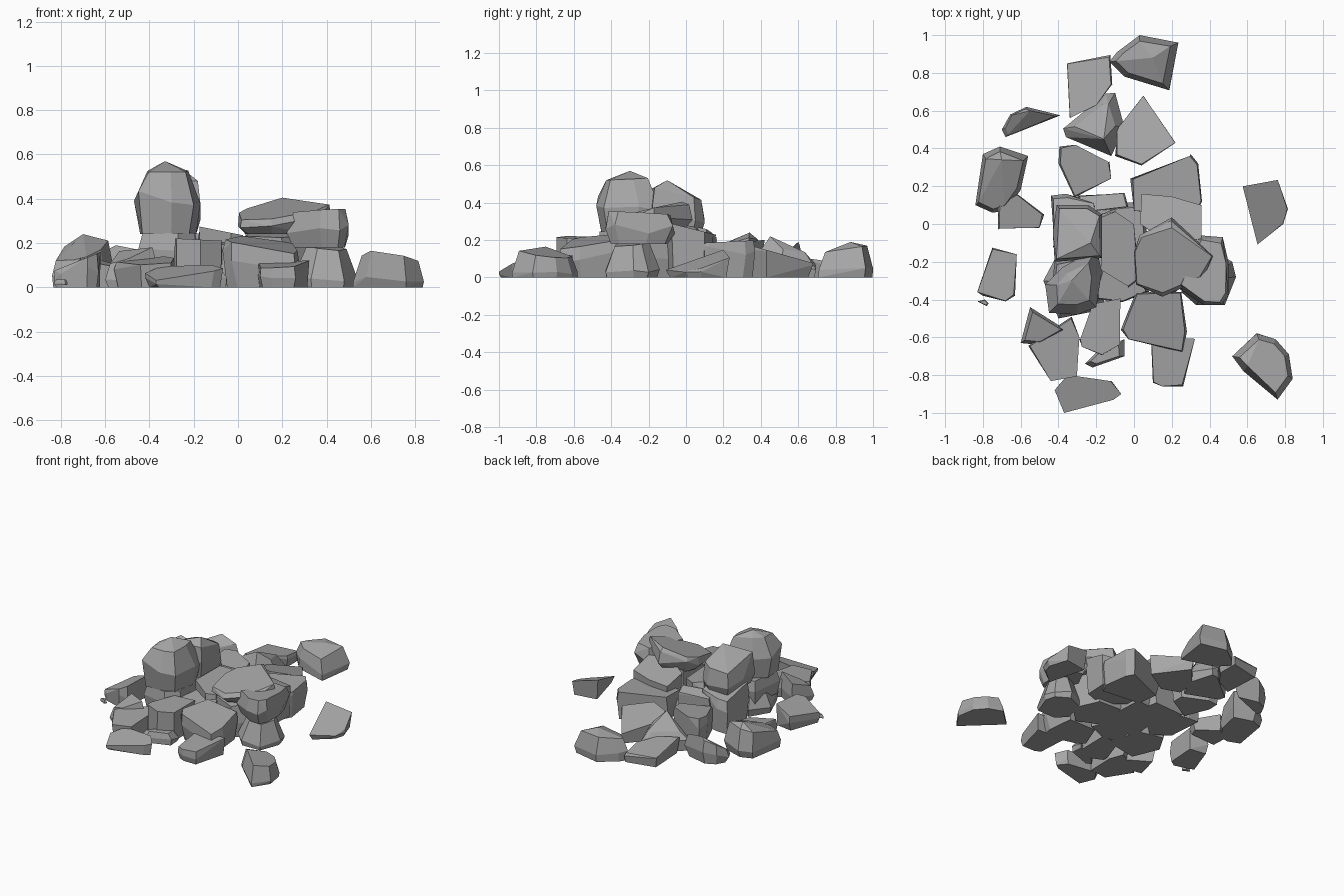
import bpy, bmesh, random
from math import radians

random.seed(7)

# dark stone grey
stone = bpy.data.materials.new("stone")
stone.diffuse_color = (.38, .38, .38, 1)


def rock(name, outline, z0, z1, slope=(0, 0), inset=0.72, belly=0.45, foot=0.97, peak=None):
    """Faceted stone: plan outline, base and top height, tilted top, optional peak point."""
    n = len(outline)
    cx = sum(p[0] for p in outline) / n
    cy = sum(p[1] for p in outline) / n
    bm = bmesh.new()
    for x, y in outline:
        k = inset * random.uniform(0.94, 1.05)
        tx, ty = cx + (x - cx) * k, cy + (y - cy) * k
        top = max(z0 + 0.015, z1 + slope[0] * (tx - cx) + slope[1] * (ty - cy))
        rim = max(z0 + 0.01, z1 + slope[0] * (x - cx) + slope[1] * (y - cy))
        f = foot * random.uniform(0.9, 1.0)
        b = min(0.95, belly * random.uniform(0.6, 1.3))
        bm.verts.new((cx + (x - cx) * f, cy + (y - cy) * f, z0))
        bm.verts.new((x, y, z0 + (rim - z0) * b))
        bm.verts.new((tx, ty, top))
    if peak:
        bm.verts.new(peak)
    res = bmesh.ops.convex_hull(bm, input=bm.verts[:])
    junk = [v for v in set(res["geom_interior"] + res["geom_unused"])
            if isinstance(v, bmesh.types.BMVert)]
    bmesh.ops.delete(bm, geom=junk, context='VERTS')
    bmesh.ops.dissolve_limit(bm, angle_limit=radians(12), verts=bm.verts[:], edges=bm.edges[:])
    bmesh.ops.recalc_face_normals(bm, faces=bm.faces[:])
    me = bpy.data.meshes.new(name)
    bm.to_mesh(me)
    bm.free()
    me.materials.append(stone)
    bpy.context.collection.objects.link(bpy.data.objects.new(name, me))


# back of the pile
rock("back_boulder", [(-.13, .86), (-.09, .91), (.03, 1.0), (.235, .96), (.185, .71), (-.05, .78)],
     0, .155, (0, .15), .8, .45, 1.03, peak=(.1, .88, .19))
rock("back_slab", [(-.355, .85), (-.125, .895), (-.115, .74), (-.2, .63), (-.34, .56)],
     0, .09, (0, -.15), .98, .9)
rock("back_left_shard", [(-.7, .5), (-.655, .58), (-.57, .62), (-.39, .575), (-.68, .46)],
     0, .13, (.1, .6), .85, .6, .85, peak=(-.55, .6, .19))
rock("back_ridge_stone", [(-.375, .505), (-.15, .69), (-.1, .695), (-.05, .51), (-.12, .36), (-.36, .46)],
     0, .14, (.1, -.1), .65, .5, 1.0, peak=(-.16, .45, .22))
rock("back_wedge", [(-.09, .5), (.05, .68), (.22, .43), (.04, .31), (-.1, .36)],
     0, .14, (0, -.28), .98, .8)
rock("back_mid_stone", [(-.4, .32), (-.395, .41), (-.31, .42), (-.13, .33), (-.12, .24), (-.315, .14)],
     0, .19, (0, .1), .96, .7)
rock("back_right_block", [(-.02, .24), (.3, .37), (.34, .32), (.36, .12), (.32, .04), (0, .07)],
     0, .19, (0, .05), .98, .7)

# left side stones
rock("left_boulder", [(-.84, .1), (-.8, .37), (-.71, .41), (-.56, .36), (-.6, .18), (-.68, .07), (-.75, .06)],
     0, .165, (.15, .25), .85, .4, .97, peak=(-.7, .34, .24))
rock("left_slab", [(-.72, -.03), (-.72, .1), (-.62, .16), (-.475, .05), (-.5, -.02)],
     0, .11, (-.2, .1), .96, .7)
rock("left_front_stone", [(-.83, -.36), (-.75, -.125), (-.62, -.16), (-.63, -.38), (-.68, -.41), (-.8, -.38)],
     0, .12, (.4, 0), .95, .6, .97)
rock("pebble", [(-.83, -.41), (-.79, -.4), (-.77, -.42), (-.78, -.435)], 0.01, .035)

# right side stones
rock("right_slab", [(.575, .2), (.76, .23), (.815, .08), (.79, 0), (.655, -.105)],
     0, .075, (-.28, .28), .98, .85, .9)
rock("right_front_boulder", [(.52, -.7), (.65, -.58), (.75, -.61), (.82, -.69), (.84, -.82), (.76, -.93), (.58, -.78)],
     0, .125, (-.15, -.15), .78, .25, 1.02, peak=(.6, -.75, .165))

# front of the pile
rock("front_slab", [(-.42, -.88), (-.35, -.8), (-.12, -.83), (-.07, -.9), (-.11, -.93), (-.37, -1.0)],
     0, .075, (.08, .3), .97, .6)
rock("front_left_slab", [(-.56, -.645), (-.33, -.49), (-.29, -.6), (-.3, -.81), (-.44, -.83)],
     0, .12, (.05, .1), .97, .7)
rock("front_left_shard", [(-.6, -.63), (-.55, -.44), (-.45, -.51), (-.36, -.56), (-.5, -.64)],
     0, .15, (.3, .3), .8, .4)
rock("front_mid_stone", [(-.29, -.61), (-.22, -.42), (-.07, -.39), (-.06, -.5), (-.07, -.64), (-.17, -.7), (-.28, -.65)],
     0, .215, (-.05, 0), .95, .6)
rock("front_chip", [(-.26, -.74), (-.18, -.66), (-.05, -.61), (-.05, -.7), (-.22, -.76)], 0, .08)
rock("front_big_stone", [(-.07, -.56), (.01, -.36), (.25, -.36), (.28, -.57), (.26, -.68), (-.03, -.61)],
     0, .195, (-.15, .15), .97, .6, .9)
rock("front_right_block", [(.1, -.84), (.09, -.6), (.32, -.61), (.26, -.86), (.15, -.86)],
     0, .1, (.05, .1), .97, .7)

# lower core stones
rock("core_left_back", [(-.44, .15), (-.36, .16), (-.2, .12), (-.18, -.1), (-.3, -.2), (-.43, -.12)],
     0, .27, (.1, -.2), .9, .6)
rock("core_left_strip", [(-.3, .15), (-.05, .165), (-.03, .09), (-.28, .06)], 0, .23, (0, -.3), .96, .8)
rock("core_left_front", [(-.45, -.45), (-.42, -.2), (-.2, -.16), (-.18, -.4), (-.27, -.47)],
     .08, .245, (0, 0), .92, .7)
rock("core_left_base", [(-.48, -.3), (-.4, -.15), (-.2, -.2), (-.15, -.45), (-.4, -.5)], 0, .13)
rock("core_middle", [(-.18, -.25), (-.18, .05), (-.1, .08), (0, .0), (.03, -.3), (-.03, -.34)],
     .02, .255, (-.2, 0), .96, .7)
rock("core_middle_front", [(-.22, -.4), (-.17, -.22), (.03, -.25), (.08, -.36), (-.06, -.42)],
     0, .2, (0, .1), .9, .6)
rock("core_middle_base", [(-.25, -.3), (-.22, .1), (.06, .12), (.08, -.3)], 0, .14, (0, 0), .9)
rock("core_right_back", [(.03, .0), (.04, .16), (.2, .15), (.36, .1), (.36, -.08), (.2, -.12)],
     .02, .26, (0, -.25), .95, .7)
rock("core_right_base", [(.02, -.3), (.06, -.05), (.25, -.05), (.33, -.25), (.2, -.38)], 0, .24, (0, .1), .9)
rock("right_base_stone", [(.25, -.36), (.3, -.2), (.42, -.14), (.52, -.2), (.54, -.28), (.48, -.43), (.33, -.43)],
     0, .18, (-.1, .1), .62, .2, 1.0)

# upper stones
rock("upper_right_stone", [(.35, -.06), (.47, -.07), (.5, -.2), (.5, -.38), (.46, -.43), (.37, -.43), (.22, -.33)],
     .18, .345, (.05, -.05), .88, .55, .85)
rock("upper_slab", [(0, -.15), (.03, -.06), (.2, .035), (.42, -.17), (.37, -.29), (.15, -.385), (.01, -.32)],
     .24, .345, (.1, .2), .93, .6, .8, peak=(.2, -.02, .405))
rock("top_back_boulder", [(-.42, -.2), (-.43, -.05), (-.41, .1), (-.24, .1), (-.17, .05), (-.17, -.18)],
     .25, .44, (.05, -.25), .88, .45, .9, peak=(-.23, -.1, .52))
rock("top_boulder", [(-.47, -.32), (-.38, -.23), (-.2, -.13), (-.17, -.25), (-.2, -.44), (-.3, -.48), (-.45, -.47)],
     .24, .525, (0, .05), .64, .6, .88, peak=(-.33, -.3, .57))
